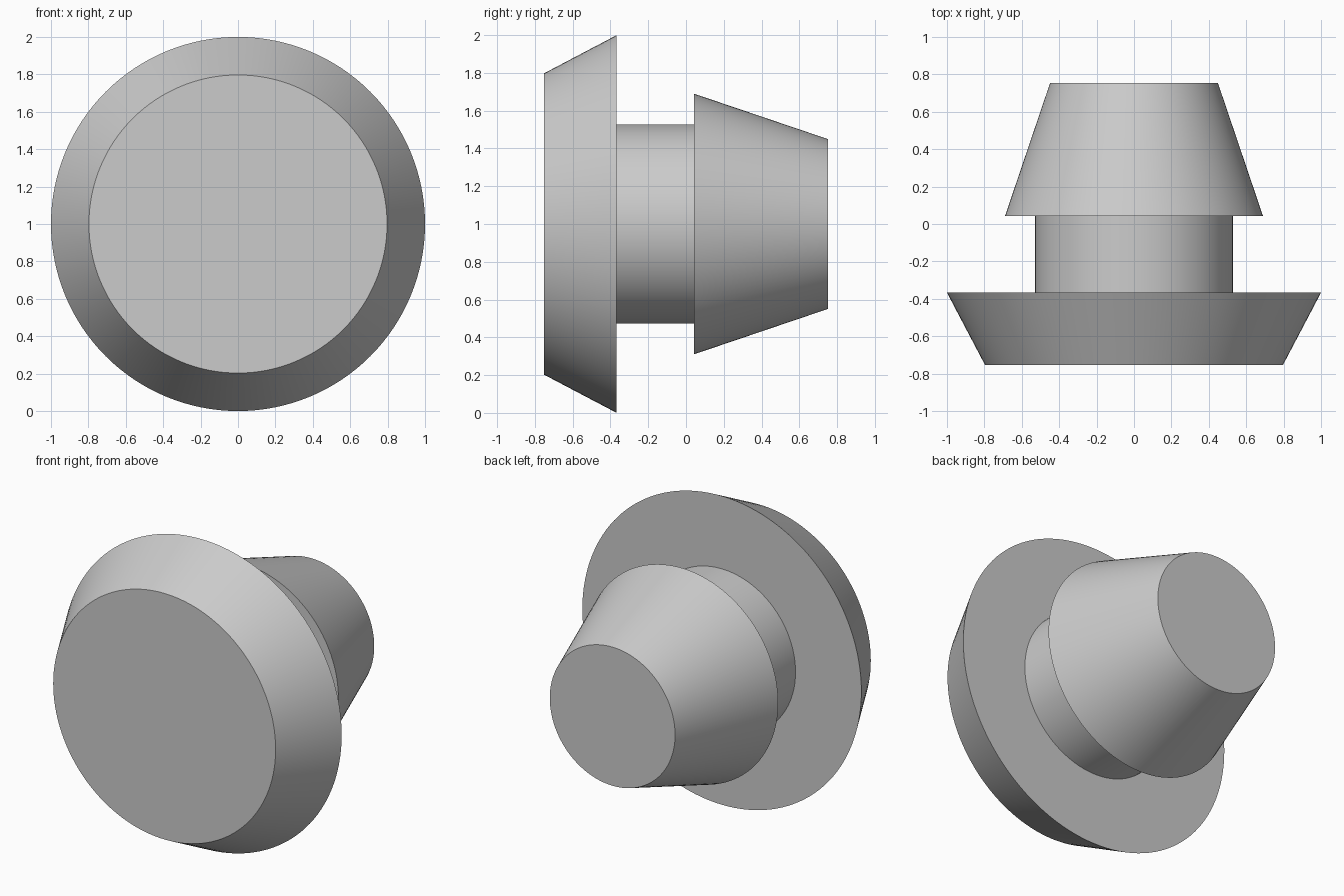
import bpy
import bmesh
import math
from mathutils import Matrix, Vector

SEGMENTS = 128
AXIS_HEIGHT = 1.0

default = bpy.data.objects.get("Cube")
if default:
    bpy.data.objects.remove(default, do_unlink=True)

# Single plain grey material
grey = bpy.data.materials.new("plain_grey")
grey.use_nodes = True
colour = (0.6, 0.6, 0.6, 1.0)
grey.diffuse_color = colour
grey.node_tree.nodes["Principled BSDF"].inputs["Base Color"].default_value = colour


def lathe(name, profile):
    """Turn (radius, y) points around the front-to-back axis."""
    bm = bmesh.new()
    rings = []
    for radius, y in profile:
        count = SEGMENTS if radius > 0 else 1
        ring = []
        for i in range(count):
            turn = Matrix.Rotation(math.tau * i / SEGMENTS, 3, "Y")
            ring.append(bm.verts.new(turn @ Vector((radius, y, 0))))
        rings.append(ring)
    for a, b in zip(rings, rings[1:]):
        # A ring next to an axis point is closed with one flat cap
        if len(a) == 1:
            bm.faces.new(b)
        elif len(b) == 1:
            bm.faces.new(reversed(a))
        else:
            for i in range(SEGMENTS):
                j = (i + 1) % SEGMENTS
                bm.faces.new((a[i], a[j], b[j], b[i]))
    for ring in rings:
        if len(ring) == 1:
            bm.verts.remove(ring[0])
    # Face order runs the same way along the profile; point it outward
    bm.normal_update()
    side = max(bm.faces, key=lambda f: abs(f.normal.x) * (len(f.verts) == 4))
    if side.normal.dot(side.calc_center_median() * Vector((1, 0, 1))) < 0:
        bmesh.ops.reverse_faces(bm, faces=bm.faces[:])
    mesh = bpy.data.meshes.new(name)
    bm.to_mesh(mesh)
    bm.free()
    mesh.materials.append(grey)
    obj = bpy.data.objects.new(name, mesh)
    obj.location.z = AXIS_HEIGHT
    bpy.context.collection.objects.link(obj)
    bpy.ops.object.select_all(action="DESELECT")
    obj.select_set(True)
    bpy.context.view_layer.objects.active = obj
    bpy.ops.object.shade_smooth_by_angle(angle=math.radians(20))
    return obj


FRONT, FLANGE_BACK, TIP_START, BACK = -0.753, -0.367, 0.042, 0.753
NECK = 0.528

# Wide bevelled head, its back face open where the neck joins
lathe("head_flange", [(0, FRONT), (0.797, FRONT), (1.0, FLANGE_BACK), (NECK, FLANGE_BACK)])

# Straight neck
lathe("neck", [(NECK, FLANGE_BACK), (NECK, TIP_START)])

# Tapered plug with a shoulder that overhangs the neck
lathe("tapered_plug", [(NECK, TIP_START), (0.69, TIP_START), (0.449, BACK), (0, BACK)])
